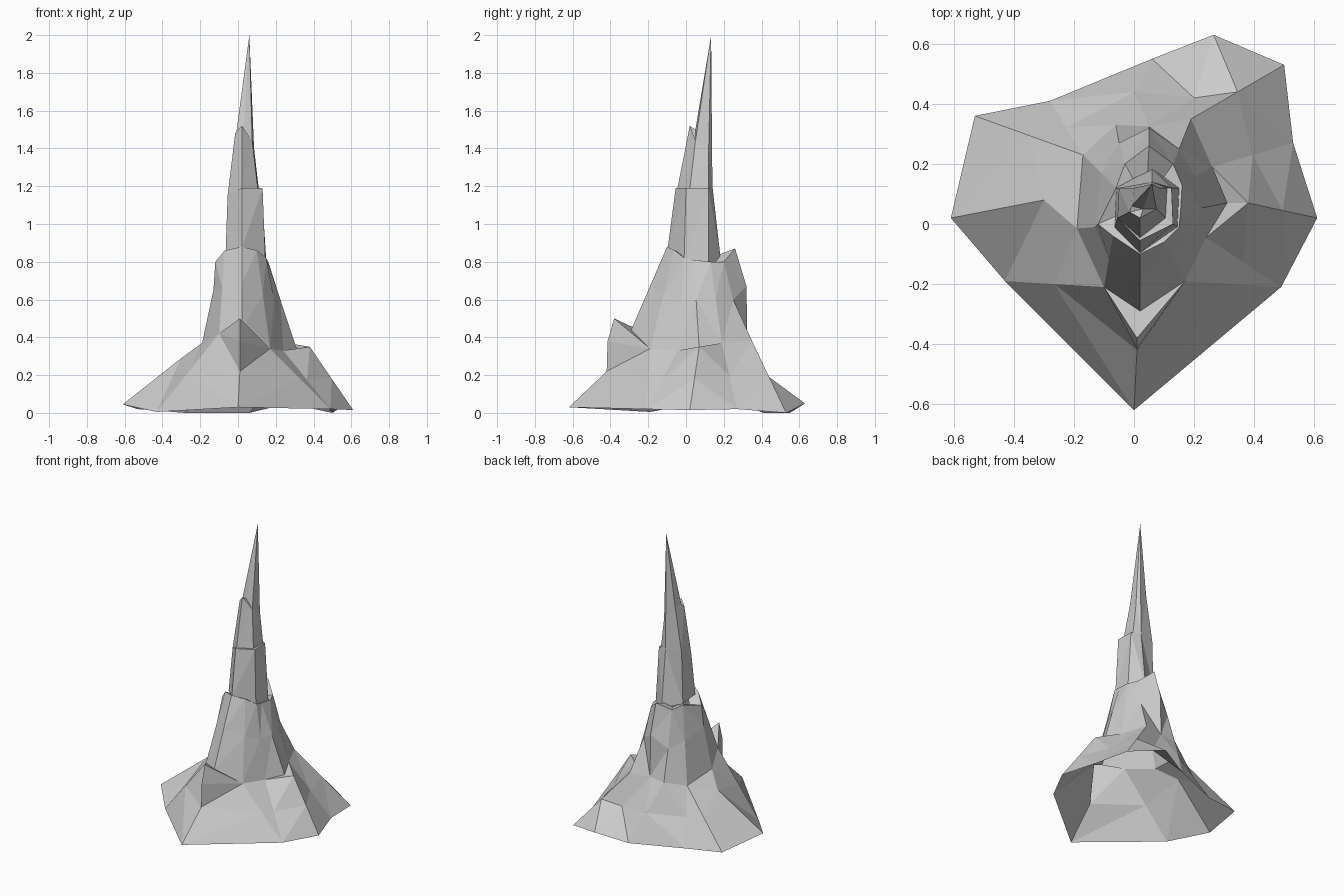
import bpy, bmesh


def change(ring, **moved):
    """Copy a ring, moving points given as p<index>=(x, y, z)."""
    out = list(ring)
    for key, co in moved.items():
        out[int(key[1:])] = co
    return out


def blend(a, b, t):
    return [tuple(p + (q - p) * t for p, q in zip(u, v)) for u, v in zip(a, b)]


def loft(name, rings):
    """Open faceted shell through rings; coincident points are welded."""
    bm = bmesh.new()
    rows = [[bm.verts.new(co) for co in ring] for ring in rings]
    for low, high in zip(rows, rows[1:]):
        n = len(low)
        for i in range(n):
            j = (i + 1) % n
            bm.faces.new((low[i], low[j], high[j], high[i]))
    bmesh.ops.remove_doubles(bm, verts=bm.verts, dist=0.001)
    bmesh.ops.triangulate(bm, faces=bm.faces, quad_method='SHORT_EDGE')
    bmesh.ops.recalc_face_normals(bm, faces=bm.faces)
    mesh = bpy.data.meshes.new(name)
    bm.to_mesh(mesh)
    bm.free()
    obj = bpy.data.objects.new(name, mesh)
    bpy.context.collection.objects.link(obj)
    return obj


# Flared rock skirt, open underneath, with a front crag and a right ledge
foot = [(-.61, .02, .045), (-.43, -.19, .005), (0, -.62, .03), (.49, -.21, .02),
        (.49, -.21, .02), (.61, .02, .015), (.53, .27, .02), (.5, .53, .0),
        (.265, .63, .05), (.06, .55, 0), (-.28, .41, .0), (-.53, .36, .02)]
shoulder = [(-.19, -.015, .37), (-.10, -.21, .42), (.01, -.42, .22), (.17, -.19, .34),
            (.24, -.045, .33), (.38, .07, .35), (.26, .19, .37), (.19, .35, .38),
            (.05, .325, .38), (-.06, .33, .37), (-.17, .23, .34), (-.17, .23, .34)]
skirt_mid = change(blend(foot, shoulder, .5), p0=(-.30, .08, .29), p8=(.2, .42, .17))
waist = change(shoulder, p2=(.02, -.29, .44), p5=(.31, .07, .34))
loft("rock_skirt", [foot, skirt_mid, shoulder,
                    change(shoulder, p2=(.01, -.415, .38)),
                    change(shoulder, p2=(.01, -.38, .50)), waist])

# Middle body with a bulge at the back and an inward ledge on top
rim = [(-.12, 0, .80), (-.07, -.04, .86), (.02, -.10, .88), (.10, -.06, .86),
       (.15, -.01, .82), (.155, .04, .81), (.16, .13, .80), (.13, .20, .80),
       (.05, .26, .87), (-.03, .20, .82), (-.06, .12, .83), (-.06, .12, .83)]
belly = change(blend(waist, rim, .55), p0=(-.13, -.01, .65), p7=(.15, .25, .60),
               p8=(.05, .32, .67), p9=(-.05, .27, .58))
ledge = blend(rim, [(.04, .07, .80)] * 12, .45)
loft("middle_body", [waist, belly, rim, ledge])

# Tall stepped spire
base = [(-.06, .12, .84), (-.065, -.01, .86), (.02, -.097, .87),
        (.145, -.01, .81), (.15, .12, .80), (.06, .185, .80)]
step = [(-.05, .12, 1.19), (-.055, .02, 1.15), (.02, -.055, 1.19),
        (.13, 0, 1.19), (.125, .12, 1.19), (.06, .14, 1.20)]
step_in = change(step, p2=(.02, -.045, 1.19), p3=(.105, .02, 1.185), p4=(.11, .12, 1.185))
neck = [(0, .12, 1.50), (-.015, .04, 1.48), (.02, .02, 1.52),
        (.075, .05, 1.44), (.085, .12, 1.40), (.06, .137, 1.50)]
neck_in = change(neck, p1=(-.008, .06, 1.49), p2=(.03, .05, 1.50))
loft("spire", [base, step, step_in, neck, neck_in, [(.06, .133, 2.0)] * 6])
